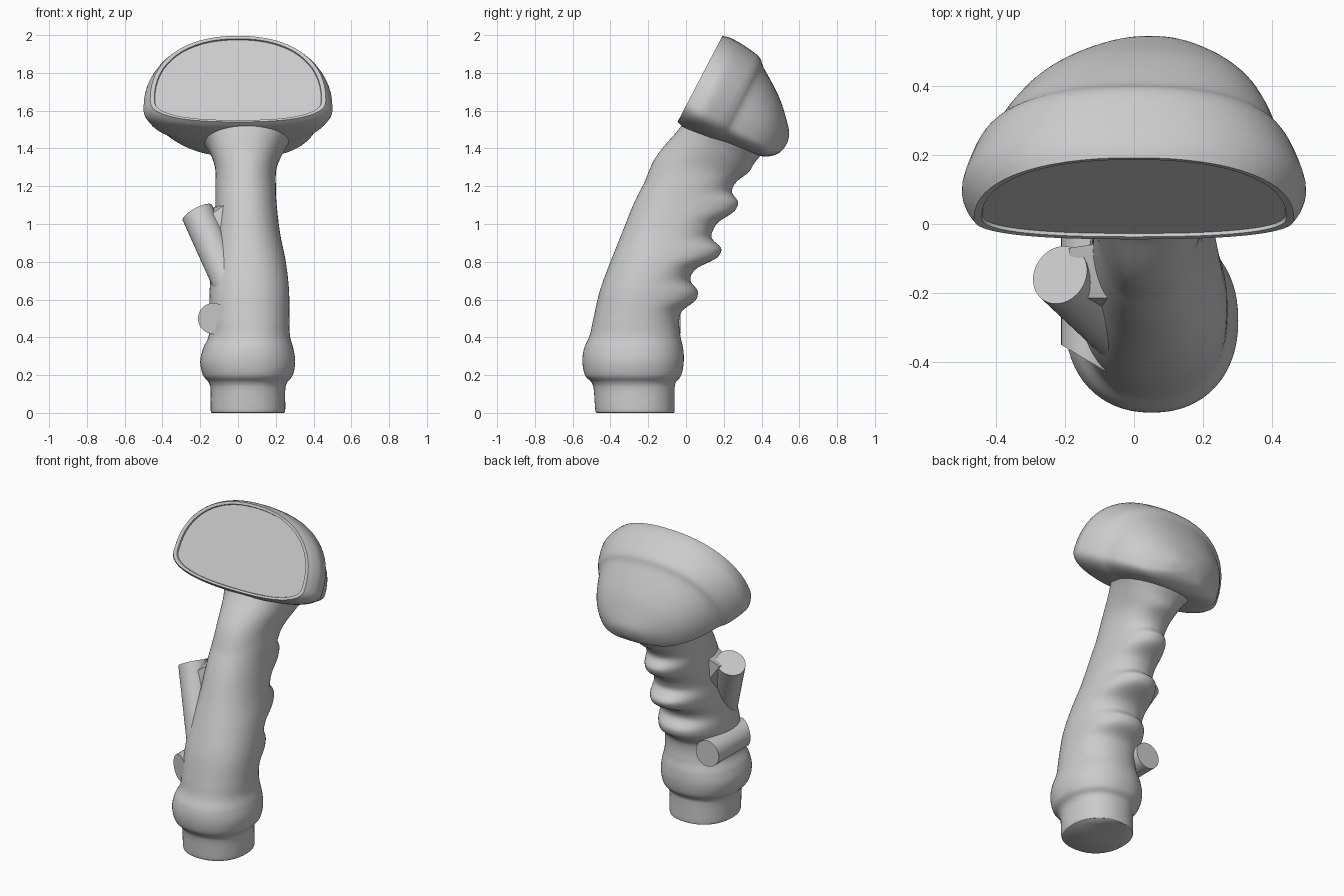
import bpy, bmesh, math
from mathutils import Vector

if "Cube" in bpy.data.objects:
    bpy.data.objects.remove(bpy.data.objects["Cube"])

grey = bpy.data.materials.new("plain grey")
grey.diffuse_color = (0.6, 0.6, 0.6, 1)
grey.use_nodes = True
grey.node_tree.nodes["Principled BSDF"].inputs["Base Color"].default_value = grey.diffuse_color


def finish(name, bm, angle=35):
    bmesh.ops.recalc_face_normals(bm, faces=bm.faces)
    me = bpy.data.meshes.new(name)
    bm.to_mesh(me)
    bm.free()
    me.materials.append(grey)
    me.shade_smooth()
    me.set_sharp_from_angle(angle=math.radians(angle))
    ob = bpy.data.objects.new(name, me)
    bpy.context.collection.objects.link(ob)
    return ob


def refine(rows, steps):
    """Catmull-Rom interpolation between section rows."""
    out = []
    for i in range(len(rows) - 1):
        p0, p1, p2, p3 = (rows[max(0, min(len(rows) - 1, i + k))] for k in (-1, 0, 1, 2))
        for s in range(steps):
            t = s / steps
            out.append([0.5 * (2 * b + (c - a) * t + (2 * a - 5 * b + 4 * c - d) * t * t
                               + (3 * b - a - 3 * c + d) * t ** 3)
                        for a, b, c, d in zip(p0, p1, p2, p3)])
    return out + [list(rows[-1])]


def loft(name, rings, angle=35):
    bm = bmesh.new()
    vs = [[bm.verts.new(p) for p in r] for r in rings]
    n = len(rings[0])
    for a, b in zip(vs, vs[1:]):
        for i in range(n):
            j = (i + 1) % n
            bm.faces.new((a[i], a[j], b[j], b[i]))
    bm.faces.new(vs[0])
    bm.faces.new(vs[-1])
    return finish(name, bm, angle)


def spow(c, e):
    return math.copysign(abs(c) ** (2 / e), c)


N = 64
ANG = [2 * math.pi * i / N for i in range(N)]

# Grip: z, x left, x right, y front, y back
GRIP = [
    (0.00, -0.135, 0.24, -0.47, -0.065), (0.015, -0.145, 0.25, -0.48, -0.06),
    (0.12, -0.145, 0.25, -0.488, -0.06), (0.16, -0.155, 0.26, -0.50, -0.055),
    (0.20, -0.185, 0.29, -0.535, -0.025), (0.27, -0.20, 0.303, -0.548, -0.012),
    (0.34, -0.185, 0.293, -0.54, -0.015), (0.41, -0.155, 0.275, -0.51, -0.03),
    (0.50, -0.152, 0.272, -0.49, -0.035), (0.65, -0.15, 0.27, -0.455, -0.005),
    (0.80, -0.14, 0.253, -0.40, 0.06), (0.95, -0.125, 0.223, -0.34, 0.135),
    (1.10, -0.12, 0.205, -0.28, 0.20), (1.20, -0.12, 0.20, -0.23, 0.25),
    (1.30, -0.122, 0.205, -0.17, 0.32), (1.40, -0.155, 0.245, -0.055, 0.36),
    (1.46, -0.20, 0.28, 0.0, 0.40),
]
BUMPS = [(0.62, 0.075), (0.845, 0.10), (1.09, 0.075)]   # finger ridges
rings = []
for z, x0, x1, yf, yb in refine(GRIP, 14):
    cx, cy = (x0 + x1) / 2, (yf + yb) / 2
    ridge = sum(h * math.exp(-(abs(z - c) / 0.062) ** 2.7) for c, h in BUMPS)
    t = max(0, min(1, (z - 1.2) / 0.26))
    tilt = 0.45 * t * t * (3 - 2 * t)          # upper sections tip over to meet the head
    ring = []
    for a in ANG:
        y = cy + (yb - yf) / 2 * spow(math.sin(a), 2.2)
        ring.append((cx + (x1 - x0) / 2 * spow(math.cos(a), 2.2),
                     y + ridge * max(0, math.sin(a)) ** 1.3, z - tilt * (y - cy)))
    rings.append(ring)
loft("grip", rings, 60)

# Head: depth, bottom, top, half width, centre x, measured from the tilted front face
HEAD = [
    (0.00, 0.012, 0.525, 0.465, 0.0), (0.04, 0.0, 0.535, 0.487, 0.0),
    (0.10, 0.0, 0.535, 0.50, 0.0), (0.19, 0.006, 0.525, 0.47, 0.0),
    (0.235, 0.012, 0.51, 0.445, 0.0), (0.27, 0.018, 0.478, 0.415, 0.005),
    (0.35, 0.03, 0.425, 0.375, 0.015), (0.43, 0.045, 0.365, 0.32, 0.025),
    (0.50, 0.065, 0.295, 0.24, 0.035), (0.55, 0.11, 0.235, 0.13, 0.045),
    (0.566, 0.16, 0.185, 0.02, 0.05),
]
PANEL = [[0.012, 0.026, 0.507, 0.44, 0.0], [0.002, 0.024, 0.509, 0.443, 0.0]]
UP = Vector((0, 0.462, 0.887))
IN = Vector((0, 0.887, -0.462))
ORIGIN = Vector((0, -0.05, 1.53))
rings = []
for w, vb, vt, hw, cx in PANEL + refine(HEAD, 4):
    vc = vb + 0.25 * (vt - vb)
    ring = []
    for a in ANG:
        e = 2.25 if math.sin(a) > 0 else 2.5
        s = spow(math.sin(a), e)
        v = vc + s * ((vt - vc) if s > 0 else (vc - vb))
        ring.append(ORIGIN + UP * v + IN * w + Vector((cx + hw * spow(math.cos(a), e), 0, 0)))
    rings.append(ring)
loft("head", rings)


def disc(centre, axis, r, n=32):
    q = Vector(axis).to_track_quat('Z', 'Y')
    return [Vector(centre) + q @ Vector((r * math.cos(k * 2 * math.pi / n),
                                         r * math.sin(k * 2 * math.pi / n), 0)) for k in range(n)]


# Thumb stub leaning out of the left side, and the web joining it to the grip
low, top = Vector((-0.02, -0.335, 0.62)), Vector((-0.215, -0.148, 1.06))
tilted = (-0.45, 0.3, 0.84)
loft("thumb_stub", [disc(low, tilted, 0.085), disc(top, tilted, 0.088)])

bm = bmesh.new()
for p in [(-0.19, -0.07, 1.06), (-0.17, -0.215, 1.03), (-0.06, -0.05, 1.12), (-0.06, -0.215, 1.11),
          (-0.04, -0.06, 0.85), (-0.04, -0.28, 0.80), (-0.12, -0.27, 0.82), (-0.13, -0.15, 0.85)]:
    bm.verts.new(p)
bmesh.ops.convex_hull(bm, input=bm.verts)
finish("stub_web", bm)

# Lower side button: a cylinder lying front to back with a slanted front end
back = disc((-0.13, -0.03, 0.5), (0, 1, 0), 0.082)
front = [Vector((p.x, -0.40 - 0.6 * (p.x + 0.13), p.z)) for p in back]
loft("side_button", [front, back])
